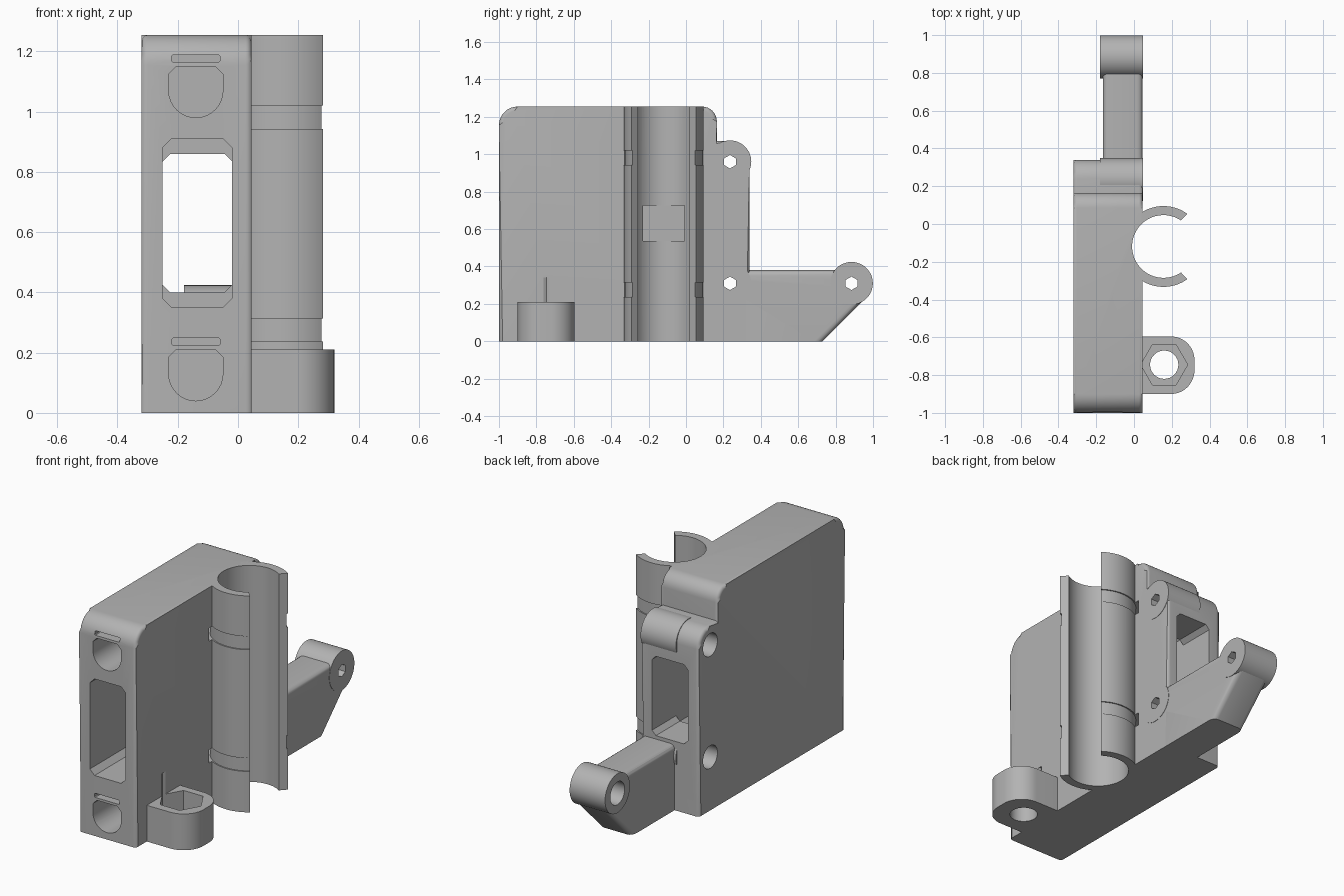
import bpy, bmesh
from math import sin, cos, radians

if "Cube" in bpy.data.objects:
    bpy.data.objects.remove(bpy.data.objects["Cube"])

grey = bpy.data.materials.new("plain grey")
grey.use_nodes = True
GREY = (0.45, 0.45, 0.45, 1)
grey.diffuse_color = GREY
grey.node_tree.nodes["Principled BSDF"].inputs["Base Color"].default_value = GREY


def arc(cx, cy, r, a0, a1, n=12):
    """Points along an arc, angles in degrees."""
    steps = [radians(a0 + (a1 - a0) * i / n) for i in range(n + 1)]
    return [(cx + r * cos(a), cy + r * sin(a)) for a in steps]


def ring(cx, cy, r, n=48, start=0):
    return arc(cx, cy, r, start, start + 360, n)[:-1]


def chamfered(x0, x1, z0, z1, c):
    return [(x0 + c, z0), (x1 - c, z0), (x1, z0 + c), (x1, z1 - c),
            (x1 - c, z1), (x0 + c, z1), (x0, z1 - c), (x0, z0 + c)]


def prism(name, pts, axis, lo, hi, bevel=0, sharp_y=None):
    """Extrude a profile along an axis; bevel its rims except on the base."""
    place = {"X": lambda a, b, t: (t, a, b),
             "Y": lambda a, b, t: (a, t, b),
             "Z": lambda a, b, t: (a, b, t)}[axis]
    bm = bmesh.new()
    low = [bm.verts.new(place(a, b, lo)) for a, b in pts]
    high = [bm.verts.new(place(a, b, hi)) for a, b in pts]
    caps = [bm.faces.new(low), bm.faces.new(high)]
    for i in range(len(pts)):
        j = (i + 1) % len(pts)
        bm.faces.new((low[i], low[j], high[j], high[i]))
    if bevel:
        rims = []
        for e in {e for f in caps for e in f.edges}:
            on_base = all(v.co.z < 0.001 for v in e.verts)
            on_sharp = sharp_y is not None and all(abs(v.co.y - sharp_y) < 0.001 for v in e.verts)
            if not on_base and not on_sharp:
                rims.append(e)
        bmesh.ops.bevel(bm, geom=rims, offset=bevel, segments=4,
                        profile=0.5, affect='EDGES', clamp_overlap=True)
    bmesh.ops.recalc_face_normals(bm, faces=bm.faces)
    mesh = bpy.data.meshes.new(name)
    bm.to_mesh(mesh)
    bm.free()
    mesh.materials.append(grey)
    ob = bpy.data.objects.new(name, mesh)
    bpy.context.collection.objects.link(ob)
    return ob


def cut(ob, cutters):
    bpy.context.view_layer.objects.active = ob
    for c in cutters:
        mod = ob.modifiers.new("cut", 'BOOLEAN')
        mod.operation = 'DIFFERENCE'
        mod.solver = 'EXACT'
        mod.object = c
        bpy.ops.object.modifier_apply(modifier=mod.name)


LEFT, RIGHT, TOP = -0.32, 0.045, 1.255
CLIP = (0.156, -0.119)          # axis of the tube clip
UPPER, LOWER, TIP = (0.235, 0.96), (0.235, 0.31), (0.885, 0.31)

# Main block and the lower block behind it
body = prism("body", [(-1, 0)] + arc(-0.9, TOP - 0.1, 0.1, 180, 90, 8)
             + arc(0.085, TOP - 0.08, 0.08, 90, 0, 8) + [(0.165, 0)],
             "X", LEFT, RIGHT, 0.05)
back = prism("back_block", [(0.12, 0), (0.12, 1.07)]
             + arc(0.24, 0.97, 0.1, 90, 0, 8) + [(0.34, 0)],
             "X", LEFT, RIGHT, 0.04, sharp_y=0.12)

# Hinge drums and the arm reaching backwards
drums = [prism(n, ring(*p, 0.114), "X", -0.18, RIGHT + 0.002)
         for n, p in (("upper_hinge", UPPER), ("lower_hinge", LOWER), ("arm_end", TIP))]
arm = prism("arm", [(0.2, 0), (0.73, 0), (0.975, 0.245), (0.9, 0.38), (0.2, 0.38)],
            "X", -0.165, RIGHT, 0.03)

# Two curved clip jaws, mirrored about the tube axis
jaws = []
for name, s in (("clip_jaw_back", 1), ("clip_jaw_front", -1)):
    pts = arc(*CLIP, 0.214, s * 54, s * 138, 20) + arc(*CLIP, 0.166, s * 138, s * 56, 20)
    jaws.append(prism(name, pts, "Z", 0, TOP))

# Nut holder at the foot
NUT = (0.16, -0.745)
holder = prism("nut_holder", [(0.03, -0.9)] + arc(0.195, -0.775, 0.125, -90, 0)
               + arc(0.195, -0.72, 0.125, 0, 90) + [(0.03, -0.595)], "Z", 0, 0.21)

# Cutters: window running front to back
window = [prism("window_front", chamfered(-0.25, -0.02, 0.35, 0.91, 0.03), "Y", -1.1, 0.12),
          prism("window_back", chamfered(-0.25, -0.02, 0.4, 0.86, 0.025), "Y", 0.0, 0.5)]

# Cutters: rounded pockets and slots on the front
front = []
for dz in (0, -0.94):
    pocket = (arc(-0.14, 1.07 + dz, 0.09, 180, 360, 16)
              + [(-0.05, 1.125 + dz), (-0.075, 1.15 + dz), (-0.205, 1.15 + dz), (-0.23, 1.125 + dz)])
    front.append(prism("pocket", pocket, "Y", -1.1, -0.7))
    front.append(prism("slot", chamfered(-0.22, -0.06, 1.164 + dz, 1.188 + dz, 0.004),
                       "Y", -1.1, -0.9))

# Cutters: screw bores with hexagonal ends
bores = {}
for p in (UPPER, LOWER, TIP):
    bores[p] = [prism("bore", ring(*p, 0.066, 32), "X", -0.5, -0.04),
                prism("hex", ring(*p, 0.036, 6, 90), "X", -0.1, 0.2)]

# Cutters: tube groove, its shallow flat, and the strap channels
tube = prism("tube", ring(*CLIP, 0.166, 64), "Z", -0.1, 1.4)
flat = prism("flat", [(-0.236, 0.535), (-0.002, 0.535), (-0.002, 0.725), (-0.236, 0.725)],
             "X", -0.013, 0.1)
straps = []
for z in (0.237, 0.943):
    strap = prism("strap", ring(*CLIP, 0.238, 64), "Z", z, z + 0.077)
    core = prism("core", ring(*CLIP, 0.207, 64), "Z", z - 0.1, z + 0.2)
    cut(strap, [core])
    bpy.data.objects.remove(core)
    straps.append(strap)

# Cutters: nut pocket and bolt hole
nut = prism("nut", ring(*NUT, 0.124, 6), "Z", 0.09, 0.34)
bolt = prism("bolt", ring(*NUT, 0.075, 32), "Z", -0.1, 0.3)

body_bores = bores[UPPER] + bores[LOWER]
cut(body, window + front + [tube, flat] + straps + body_bores + [nut])
cut(back, window + body_bores)
for drum, p in zip(drums, (UPPER, LOWER, TIP)):
    cut(drum, window + bores[p])
cut(arm, bores[LOWER] + bores[TIP])
for jaw in jaws:
    cut(jaw, straps)
cut(holder, [nut, bolt])

for c in (window + front + body_bores + bores[TIP] + straps + [tube, flat, nut, bolt]):
    bpy.data.objects.remove(c)

# Smooth the curves, keep the edges crisp
bpy.ops.object.select_all(action='DESELECT')
for ob in [body, back, arm, holder] + drums + jaws:
    ob.select_set(True)
bpy.context.view_layer.objects.active = body
bpy.ops.object.shade_smooth_by_angle(angle=radians(30))
